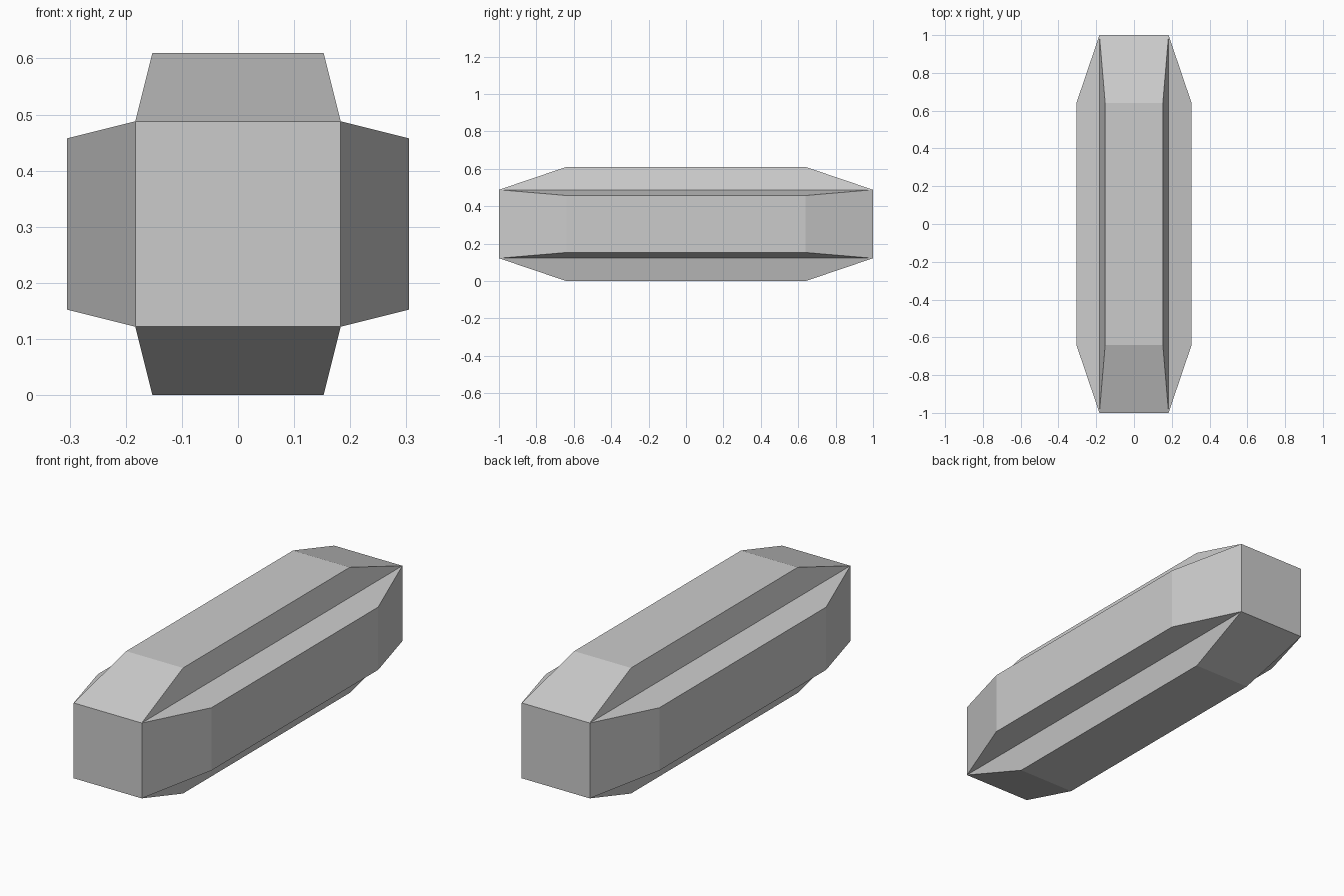
import bpy
import bmesh
from mathutils import Vector

cube = bpy.data.objects.get("Cube")
if cube:
    bpy.data.objects.remove(cube, do_unlink=True)

CORE = 0.183        # half width of the square core
REACH = 0.305       # distance from the axis to each outer panel
PANEL = 0.1525      # half width of an outer panel
PANEL_LEN = 0.64    # half length of an outer panel

# Plain grey material
grey = bpy.data.materials.new("grey")
grey.use_nodes = True
colour = (0.6, 0.6, 0.6, 1)
grey.diffuse_color = colour
grey.node_tree.nodes["Principled BSDF"].inputs["Base Color"].default_value = colour

# Long square core
bm = bmesh.new()
bmesh.ops.create_cube(bm, size=2)
bmesh.ops.scale(bm, vec=(CORE, 1, CORE), verts=bm.verts)
bm.normal_update()

# Raised tapered panel on each long side
sides = [f for f in bm.faces if abs(f.normal.y) < 0.5]
for side in sides:
    normal = side.normal.copy()
    across = normal.cross(Vector((0, 1, 0)))
    panel = bmesh.ops.extrude_discrete_faces(bm, faces=[side])["faces"][0]
    for v in panel.verts:
        offset = across * (v.co.dot(across) * PANEL / CORE)
        v.co = normal * REACH + offset + Vector((0, v.co.y * PANEL_LEN, 0))

bmesh.ops.recalc_face_normals(bm, faces=bm.faces)
bmesh.ops.translate(bm, vec=(0, 0, REACH), verts=bm.verts)

mesh = bpy.data.meshes.new("faceted_bar")
bm.to_mesh(mesh)
bm.free()
mesh.materials.append(grey)
bar = bpy.data.objects.new("faceted_bar", mesh)
bpy.context.scene.collection.objects.link(bar)
